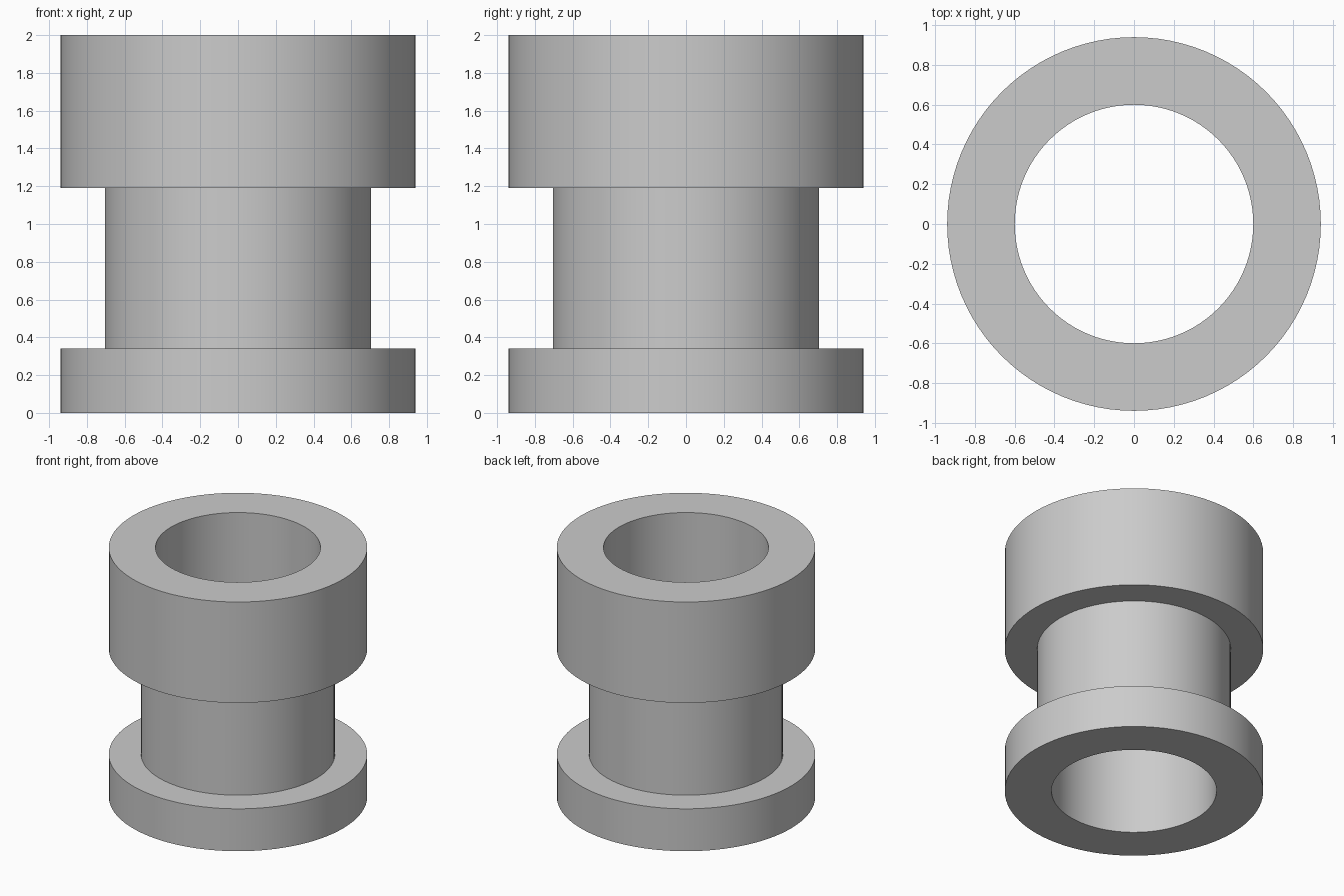
import bpy
import bmesh
import math

cube = bpy.data.objects.get("Cube")
if cube:
    bpy.data.objects.remove(cube, do_unlink=True)

SEGMENTS = 96
BORE, NECK, FLANGE = 0.6, 0.705, 0.94
FOOT_TOP, HEAD_BOTTOM, HEIGHT = 0.34, 1.19, 2.0

# Plain grey
grey = bpy.data.materials.new("plain grey")
grey.use_nodes = True
colour = (0.6, 0.6, 0.6, 1)
grey.diffuse_color = colour
grey.node_tree.nodes["Principled BSDF"].inputs["Base Color"].default_value = colour

# Closed half section of the flanged bushing
profile = [
    (BORE, 0), (FLANGE, 0), (FLANGE, FOOT_TOP), (NECK, FOOT_TOP),
    (NECK, HEAD_BOTTOM), (FLANGE, HEAD_BOTTOM), (FLANGE, HEIGHT), (BORE, HEIGHT),
]

# Turn the section into rings and bridge them
bm = bmesh.new()
rings = []
for radius, z in profile:
    angles = [math.tau * i / SEGMENTS for i in range(SEGMENTS)]
    rings.append([bm.verts.new((radius * math.cos(a), radius * math.sin(a), z))
                  for a in angles])
for k, ring in enumerate(rings):
    above = rings[(k + 1) % len(rings)]
    for i in range(SEGMENTS):
        j = (i + 1) % SEGMENTS
        bm.faces.new((ring[i], ring[j], above[j], above[i]))
bmesh.ops.recalc_face_normals(bm, faces=bm.faces)

mesh = bpy.data.meshes.new("flanged_bushing")
bm.to_mesh(mesh)
bm.free()
mesh.materials.append(grey)
bushing = bpy.data.objects.new("flanged_bushing", mesh)
bpy.context.collection.objects.link(bushing)

# Smooth walls with crisp rims
bpy.ops.object.select_all(action="DESELECT")
bushing.select_set(True)
bpy.context.view_layer.objects.active = bushing
bpy.ops.object.shade_smooth_by_angle(angle=math.radians(30))
